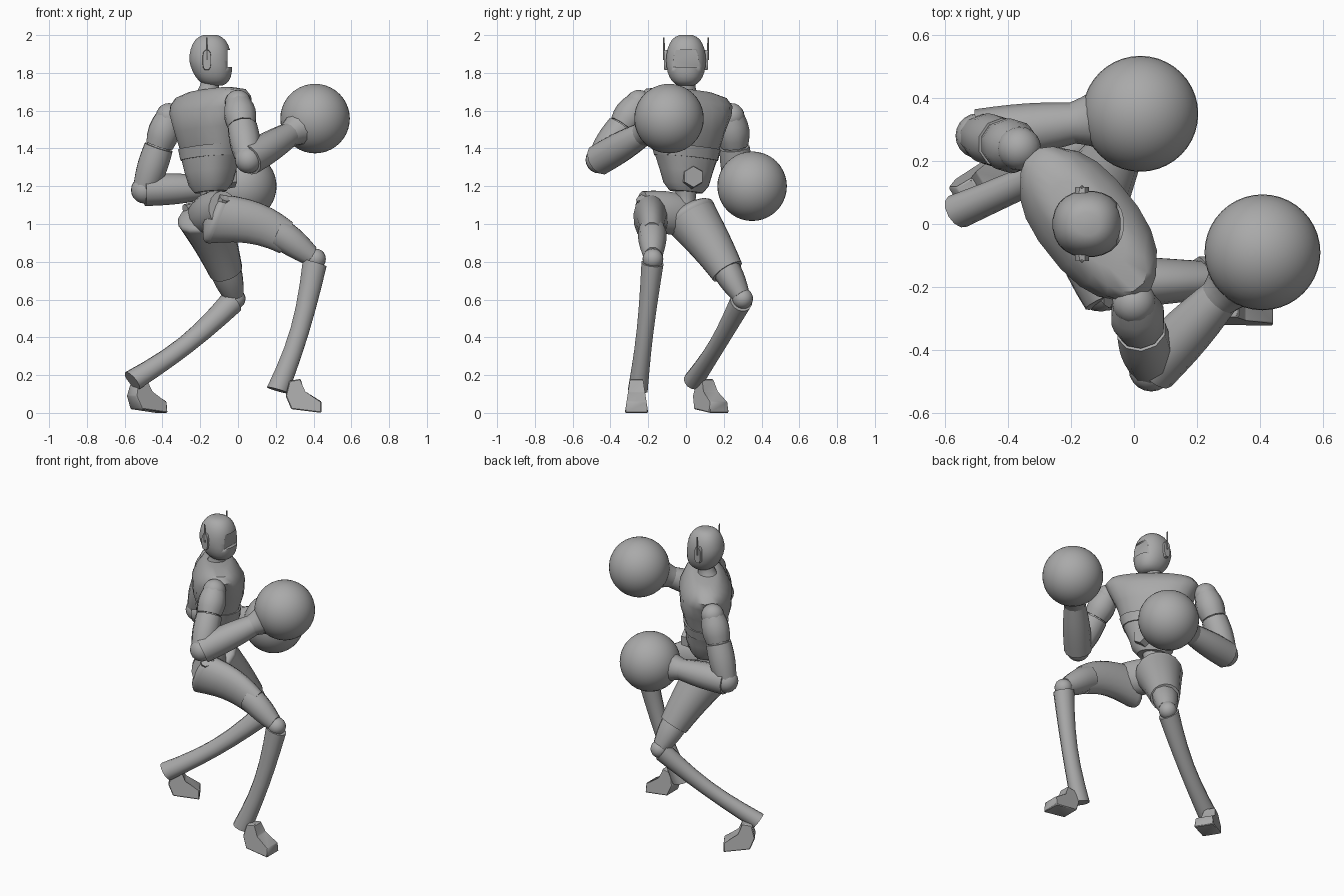
import bpy, bmesh, math
from mathutils import Vector, Matrix

cube = bpy.data.objects.get("Cube")
if cube:
    bpy.data.objects.remove(cube, do_unlink=True)

shade = .4
grey = bpy.data.materials.new("plain grey")
grey.use_nodes = True
grey.diffuse_color = (shade, shade, shade, 1)
grey.node_tree.nodes["Principled BSDF"].inputs["Base Color"].default_value = grey.diffuse_color

ALONG_X, ALONG_Y, UP = Vector((1, 0, 0)), Vector((0, 1, 0)), Vector((0, 0, 1))


def finish(name, bm):
    """Turn a bmesh into a shaded, coloured object."""
    bmesh.ops.recalc_face_normals(bm, faces=bm.faces)
    mesh = bpy.data.meshes.new(name)
    bm.to_mesh(mesh)
    bm.free()
    mesh.materials.append(grey)
    part = bpy.data.objects.new(name, mesh)
    bpy.context.collection.objects.link(part)
    bpy.ops.object.select_all(action='DESELECT')
    part.select_set(True)
    bpy.context.view_layer.objects.active = part
    bpy.ops.object.shade_smooth_by_angle(angle=math.radians(40))
    return part


def loft(name, rings, u, v, sides=16, power=1):
    """Skin rings of (centre, radius along u, radius along v)."""
    bm = bmesh.new()
    loops = []
    for centre, a, b in rings:
        loop = []
        for k in range(sides):
            turn = math.tau * (k + .5) / sides
            c, s = math.cos(turn), math.sin(turn)
            c = math.copysign(abs(c) ** power, c)
            s = math.copysign(abs(s) ** power, s)
            loop.append(bm.verts.new(centre + u * a * c + v * b * s))
        loops.append(loop)
    for low, high in zip(loops, loops[1:]):
        for k in range(sides):
            bm.faces.new((low[k], low[k - 1], high[k - 1], high[k]))
    bm.faces.new(loops[0])
    bm.faces.new(loops[-1])
    return finish(name, bm)


def limb(name, start, end, first, last, bulge=0, squash=1, bow=Vector(), span=(0, 1), sides=12, steps=6):
    """Tapered, swelling, bowed tube over part of the line from start to end."""
    line = (end - start).normalized()
    u = (ALONG_X - line * line.x).normalized()
    v = line.cross(u)
    rings = []
    for k in range(steps + 1):
        s = k / steps
        t = span[0] + (span[1] - span[0]) * s
        radius = first + (last - first) * s + bulge * math.sin(math.pi * s)
        centre = start.lerp(end, t) + bow * math.sin(math.pi * t)
        rings.append((centre, radius, radius * squash))
    return loft(name, rings, u, v, sides)


def ball(name, centre, radius, segments=20):
    bm = bmesh.new()
    bmesh.ops.create_uvsphere(bm, u_segments=segments, v_segments=segments // 2,
                              radius=radius, matrix=Matrix.Translation(centre))
    return finish(name, bm)


def foot(name, heel, heading):
    """Side profile of a foot, narrowing upward, turned to its heading."""
    profile = [(0, .09), (.03, .02), (.19, 0), (.19, .06), (.1, .11), (.08, .18), (.02, .17)]
    bm = bmesh.new()
    place = Matrix.Translation(heel) @ Matrix.Rotation(math.radians(heading), 4, 'Z')
    near, far = [[bm.verts.new(place @ Vector((x, half * (1 - 2.5 * z), z))) for x, z in profile]
                 for half in (-.062, .062)]
    bm.faces.new(near)
    bm.faces.new(far)
    for k in range(len(near)):
        bm.faces.new((near[k - 1], near[k], far[k], far[k - 1]))
    bmesh.ops.bevel(bm, geom=list(bm.edges), offset=.005, segments=1, affect='EDGES')
    return finish(name, bm)


def arm(side, shoulder, elbow, glove):
    """Shoulder, sleeve, elbow, forearm and a round glove with its cuff."""
    reach = (glove - elbow).normalized()
    ball(side + "_shoulder", shoulder, .07)
    limb(side + "_sleeve", shoulder, elbow, .07, .075, bulge=.015, span=(0, .4), sides=10, steps=4)
    limb(side + "_upper_arm", shoulder, elbow, .065, .065, span=(.3, .6), steps=1)
    limb(side + "_arm_guard", shoulder, elbow, .08, .065, bulge=.01, span=(.42, 1), sides=10)
    ball(side + "_elbow", elbow, .072)
    limb(side + "_forearm", elbow, glove - reach * .19, .085, .062, bulge=.008)
    limb(side + "_glove_cuff", glove - reach * .22, glove - reach * .09, .065, .13, bulge=-.01)
    ball(side + "_glove", glove, .184, segments=40)


def leg(side, hip, knee, ankle, squash, rise, girth):
    """Rounded hip, thigh, cuff above the knee, knee and shin."""
    bow = UP * rise
    behind = hip - (knee - hip).normalized() * .07
    limb(side + "_hip", behind, hip, girth * .4, girth, bulge=.035, squash=squash, sides=16)
    limb(side + "_thigh", hip, knee, girth, .09, squash=squash, bow=bow, span=(0, .7), sides=16)
    limb(side + "_knee_cuff", hip, knee, .084, .055, bulge=.01, squash=.9, bow=bow, span=(.6, .97), sides=10)
    ball(side + "_knee", knee, .055)
    limb(side + "_shin", knee, ankle, .067, .06, bulge=-.012, squash=.9,
         bow=(ALONG_X - UP) * .02, span=(.03, 1))


# Head: a squared-off egg whose chin sits forward
head_rings = []
for k in range(1, 14):
    polar = math.pi * k / 14
    drop = math.cos(polar)
    size = math.sin(polar) ** .7
    centre = Vector((-.147 + .025 * max(drop, 0), 0, 1.866 - .137 * drop))
    head_rings.append((centre, size * .112, size * .106))
head = loft("head", head_rings, ALONG_X, ALONG_Y, sides=24, power=.9)

# Recessed visor
bm = bmesh.new()
bmesh.ops.create_cube(bm, size=1, matrix=Matrix.Translation((0, 0, 1.875)) @ Matrix.Diagonal((.11, .3, .09, 1)))
cutter = finish("visor_cutter", bm)
bpy.context.view_layer.objects.active = head
recess = head.modifiers.new("visor", 'BOOLEAN')
recess.object = cutter
bpy.ops.object.modifier_apply(modifier="visor")
bpy.data.objects.remove(cutter, do_unlink=True)

# Ears, antennas and neck
for side, sign in (("left", 1), ("right", -1)):
    ear = Vector((-.165, sign * .09, 1.868))
    outside = ear + ALONG_Y * sign * .027
    loft(side + "_ear", [(ear, .024, .056), (outside, .022, .052)], ALONG_X, UP, sides=12, power=.7)
    limb(side + "_antenna", outside, outside + UP * .12, .006, .004, sides=6, steps=1)
limb("neck", Vector((-.165, 0, 1.66)), Vector((-.14, 0, 1.78)), .075, .055, bulge=-.012)

# Torso: level rings of (height, half width, half depth), twisted to the left
ACROSS, AHEAD = Vector((.62, -.78, .1)), Vector((.78, .62, 0))
SPINE = Vector((-.145, 0, 0))
torso = {
    "chest": [(1.4, .19, .125), (1.5, .22, .155), (1.6, .27, .16), (1.65, .29, .13), (1.69, .26, .1), (1.71, .16, .07)],
    "chest_band": [(1.35, .18, .132), (1.41, .2, .138)],
    "abdomen": [(1.17, .09, .075), (1.21, .125, .1), (1.28, .145, .12), (1.36, .18, .125)],
}
for name, levels in torso.items():
    loft(name, [(SPINE + UP * z, a, b) for z, a, b in levels], ACROSS, AHEAD, sides=20, power=.85)
buckle = SPINE + Vector((.08, .03, 1.25))
limb("buckle", buckle, buckle + Vector((.05, .01, 0)), .065, .055, sides=6, steps=1)
limb("waist", SPINE + UP * 1.05, SPINE + UP * 1.2, .06, .065, bulge=-.01)

# Pelvis bridging the two hips, with a tab on each
limb("pelvis", Vector((-.22, .1, 1.03)), Vector((-.08, -.24, 1.08)), .06, .08, bulge=.025, squash=1.2, sides=16)
limb("right_hip_tab", Vector((-.1, -.2, 1.08)), Vector((-.07, -.24, 1.14)), .035, .03, sides=8)
limb("left_hip_tab", Vector((-.28, .05, 1.08)), Vector((-.2, .11, 1.1)), .025, .025, sides=8)

# Legs: the right one leads, the left one trails on a raised heel
leg("right", Vector((-.1, -.185, 1.025)), Vector((.41, -.175, .815)), Vector((.21, -.255, .12)),
    squash=.65, rise=.06, girth=.14)
leg("left", Vector((-.175, .03, 1.03)), Vector((-.015, .3, .605)), Vector((-.56, .04, .17)),
    squash=1, rise=.02, girth=.142)
foot("right_foot", Vector((.252, -.262, 0)), heading=0)
foot("left_foot", Vector((-.565, .075, 0)), heading=32)

# Arms: the right glove is raised, the left one held low
arm("right", Vector((0, -.25, 1.64)), Vector((.055, -.46, 1.34)), Vector((.408, -.09, 1.558)))
arm("left", Vector((-.365, .24, 1.57)), Vector((-.495, .28, 1.18)), Vector((.02, .35, 1.2)))
